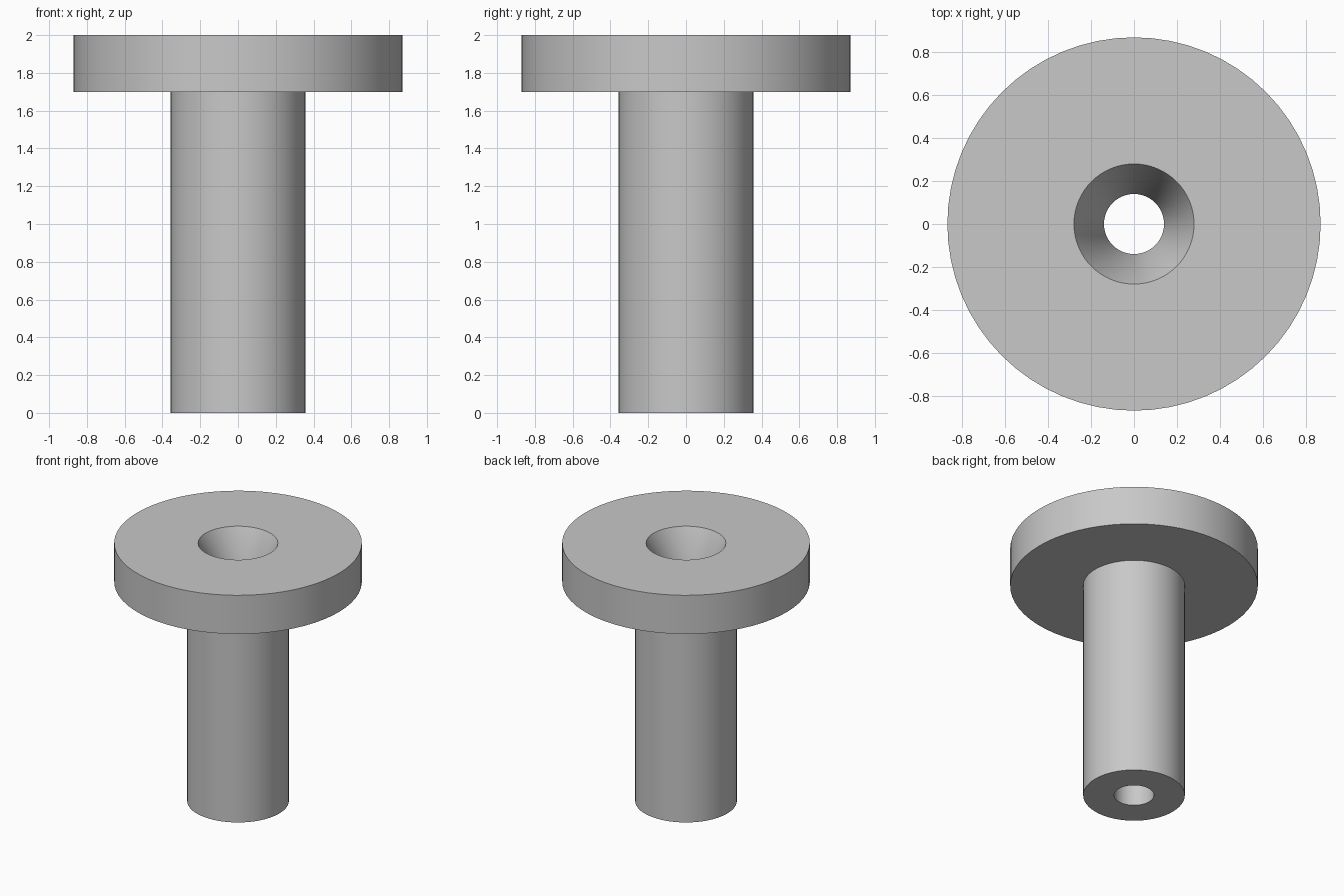
import bpy
import bmesh
import math
from mathutils import Matrix, Vector

# Remove the default cube
cube = bpy.data.objects.get("Cube")
if cube:
    bpy.data.objects.remove(cube, do_unlink=True)

# Plain grey material
grey = bpy.data.materials.new("plain_grey")
grey.use_nodes = True
colour = (0.58, 0.58, 0.58, 1.0)
grey.diffuse_color = colour
grey.node_tree.nodes["Principled BSDF"].inputs["Base Color"].default_value = colour

SEGMENTS = 64
FLANGE_R, SHAFT_R = 0.87, 0.357
BORE_R, MOUTH_R = 0.14, 0.28
FLANGE_Z, TOP_Z = 1.7, 2.0


def lathe(name, profile):
    """Revolve a closed (radius, height) profile around z."""
    bm = bmesh.new()
    verts = [bm.verts.new((r, 0, z)) for r, z in profile]
    edges = [bm.edges.new((v, verts[(i + 1) % len(verts)])) for i, v in enumerate(verts)]
    bmesh.ops.spin(bm, geom=verts + edges, cent=(0, 0, 0), axis=(0, 0, 1),
                   angle=math.tau, steps=SEGMENTS, use_merge=True)
    bmesh.ops.remove_doubles(bm, verts=bm.verts, dist=0.0001)
    bmesh.ops.recalc_face_normals(bm, faces=bm.faces)
    mesh = bpy.data.meshes.new(name)
    bm.to_mesh(mesh)
    bm.free()
    mesh.materials.append(grey)
    obj = bpy.data.objects.new(name, mesh)
    bpy.context.collection.objects.link(obj)
    bpy.ops.object.select_all(action="DESELECT")
    obj.select_set(True)
    bpy.context.view_layer.objects.active = obj
    bpy.ops.object.shade_smooth_by_angle(angle=math.radians(30))
    return obj


# Flanged sleeve: shaft, flange, countersunk mouth and straight bore
lathe("flanged_sleeve", [
    (BORE_R, 0),
    (SHAFT_R, 0),
    (SHAFT_R, FLANGE_Z),
    (FLANGE_R, FLANGE_Z),
    (FLANGE_R, TOP_Z),
    (MOUTH_R, TOP_Z),
    (BORE_R, FLANGE_Z),
])
